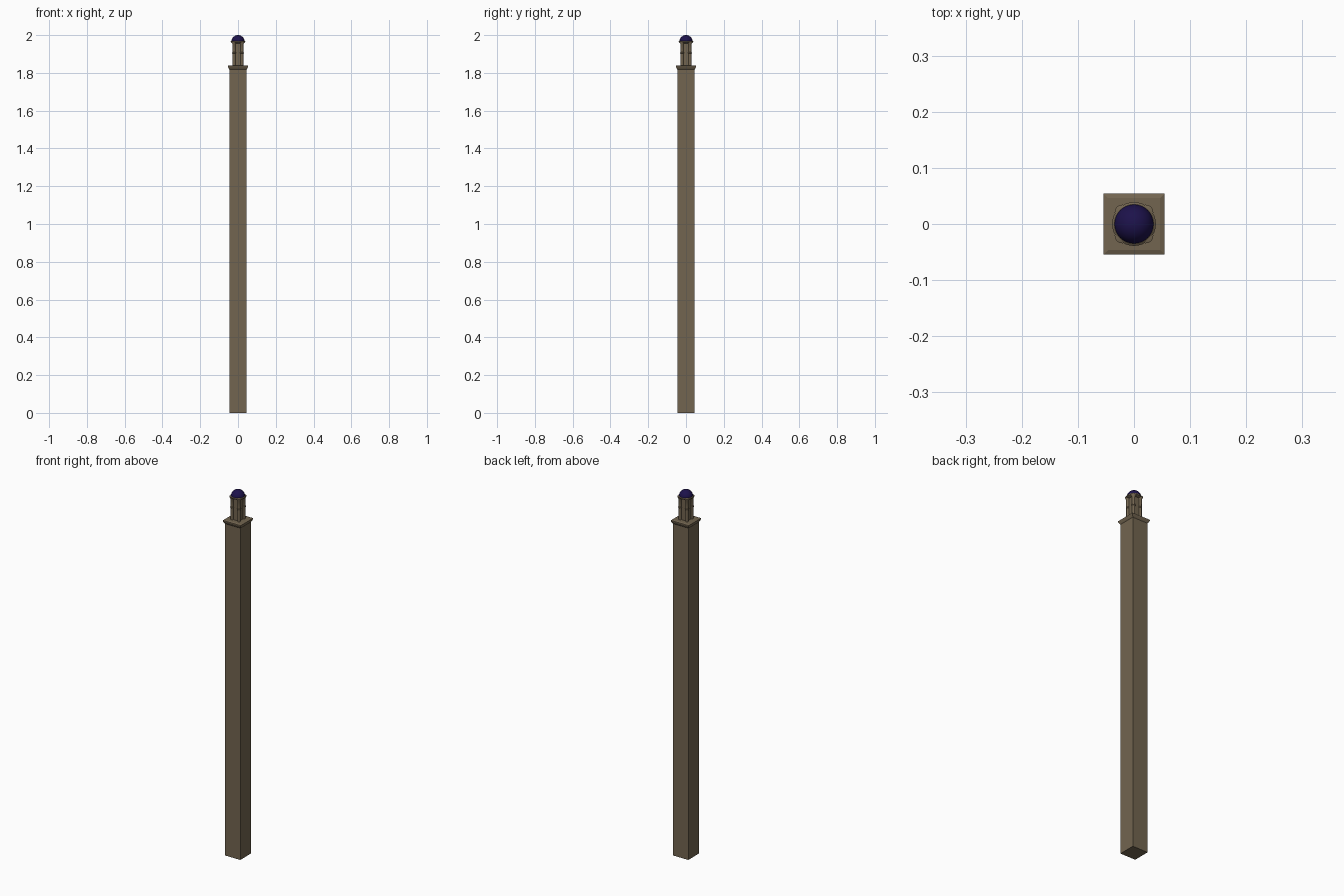
import bpy, math

if "Cube" in bpy.data.objects:
    bpy.data.objects.remove(bpy.data.objects["Cube"])

def material(name, rgb):
    m = bpy.data.materials.new(name)
    m.diffuse_color = (*rgb, 1)
    m.use_nodes = True
    m.node_tree.nodes["Principled BSDF"].inputs["Base Color"].default_value = m.diffuse_color
    return m

STONE = material("stone", (0.17, 0.13, 0.08))
BLUE = material("dome_blue", (0.012, 0.006, 0.07))

def lathe(name, profile, sides, mat, loc=(0, 0), turn=0.0, smooth=False):
    """Closed solid from (radius, z) rings."""
    verts, faces = [], []
    for r, z in profile:
        for i in range(sides):
            a = turn + 2 * math.pi * i / sides
            verts.append((loc[0] + r * math.cos(a), loc[1] + r * math.sin(a), z))
    for k in range(len(profile) - 1):
        for i in range(sides):
            j = (i + 1) % sides
            faces.append((k*sides + i, k*sides + j, (k+1)*sides + j, (k+1)*sides + i))
    faces.append(tuple(range(sides))[::-1])
    top = (len(profile) - 1) * sides
    faces.append(tuple(range(top, top + sides)))
    me = bpy.data.meshes.new(name)
    me.from_pydata(verts, [], faces)
    me.materials.append(mat)
    ob = bpy.data.objects.new(name, me)
    bpy.context.collection.objects.link(ob)
    if smooth:
        bpy.context.view_layer.objects.active = ob
        ob.select_set(True)
        bpy.ops.object.shade_smooth_by_angle(angle=math.radians(35))
        ob.select_set(False)
    return ob

def square(name, profile, mat):
    """Square solid from (half width, z) rings."""
    return lathe(name, [(h * math.sqrt(2), z) for h, z in profile], 4, mat, turn=math.pi / 4)

# Tall shaft and flared balcony cornice
square("shaft", [(0.046, 0), (0.046, 1.822)], STONE)
square("cornice", [(0.046, 1.818), (0.049, 1.822), (0.054, 1.832),
                   (0.054, 1.837), (0.046, 1.840)], STONE)

# Lantern core and corner columns with collars and capitals
square("lantern_core", [(0.022, 1.838), (0.022, 1.965)], STONE)
for sx in (-1, 1):
    for sy in (-1, 1):
        p = (sx * 0.0205, sy * 0.0205)
        lathe("corner_column", [(0.0085, 1.838), (0.0085, 1.902), (0.0105, 1.904),
              (0.0105, 1.908), (0.0085, 1.910), (0.0085, 1.952),
              (0.014, 1.962), (0.014, 1.966), (0.008, 1.968)], 16, STONE, p, smooth=True)

# Ring below the dome
lathe("dome_ring", [(0.028, 1.956), (0.038, 1.961), (0.039, 1.966), (0.035, 1.969)],
      32, STONE, smooth=True)

# Dome
dome = [(0.035 * math.cos(math.radians(a)), 1.965 + 0.035 * math.sin(math.radians(a)))
        for a in range(0, 90, 9)] + [(0.0005, 2.0)]
lathe("dome", dome, 32, BLUE, smooth=True)
